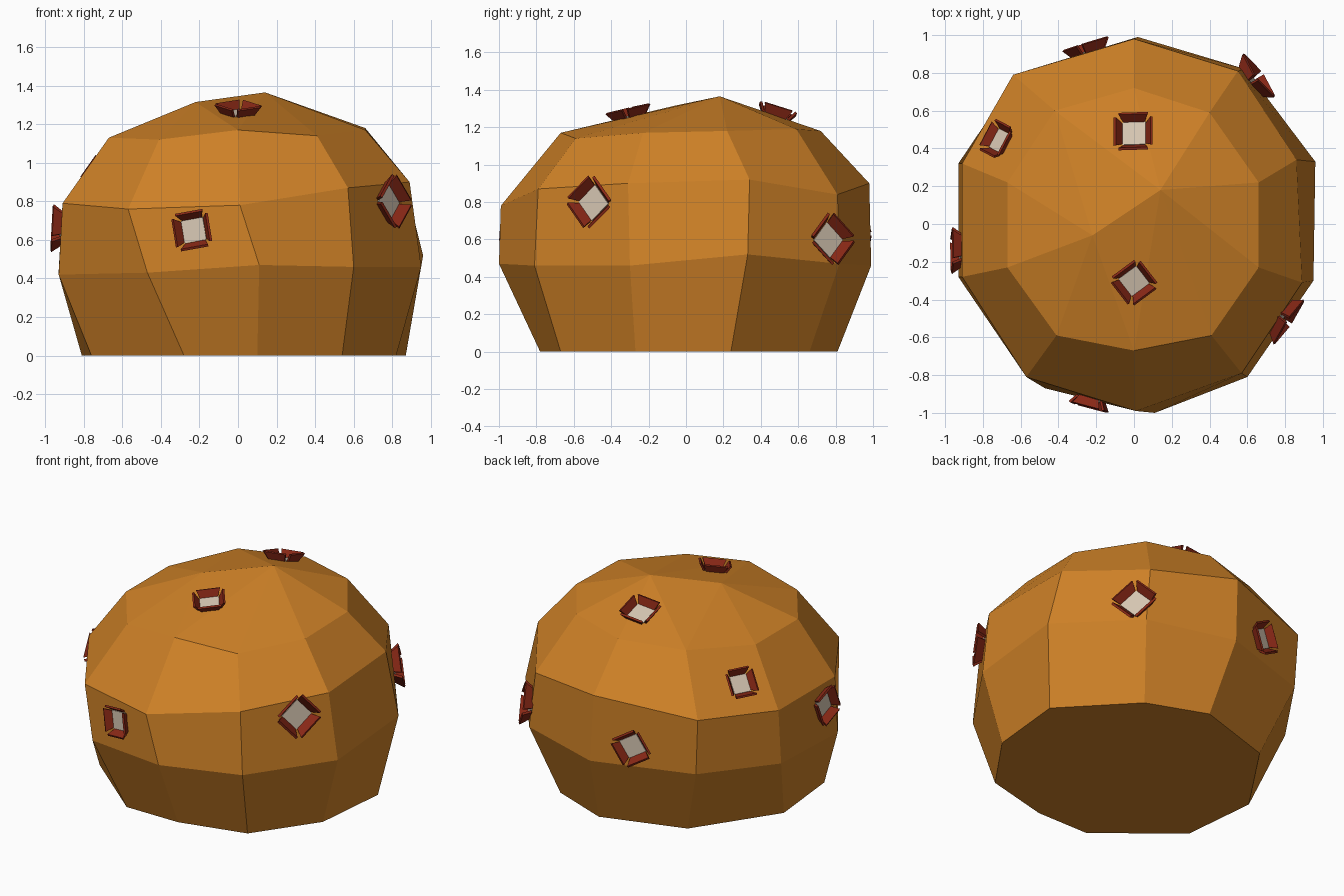
import bpy, bmesh, math
from mathutils import Vector, Matrix
from mathutils.bvhtree import BVHTree

if "Cube" in bpy.data.objects:
    bpy.data.objects.remove(bpy.data.objects["Cube"])


def material(name, rgb):
    m = bpy.data.materials.new(name)
    m.diffuse_color = (*rgb, 1)
    m.use_nodes = True
    m.node_tree.nodes["Principled BSDF"].inputs["Base Color"].default_value = m.diffuse_color
    return m


ORANGE = material("crust orange", (0.62, 0.22, 0.02))
RED = material("dark red", (0.25, 0.021, 0.008))
CREAM = material("cream", (0.68, 0.57, 0.45))


def finish(name, bm, mat):
    bmesh.ops.recalc_face_normals(bm, faces=bm.faces)
    me = bpy.data.meshes.new(name)
    bm.to_mesh(me)
    bm.free()
    me.materials.append(mat)
    ob = bpy.data.objects.new(name, me)
    bpy.context.collection.objects.link(ob)
    return ob


# Faceted dome: four irregular ten-sided rings, counter-clockwise from the front
rings = [
    [(.10, -.78, 0), (.54, -.67, 0), (.82, -.27, 0), (.87, .24, 0), (.47, .66, 0),
     (.08, .81, 0), (-.46, .64, 0), (-.81, .12, 0), (-.76, -.38, 0), (-.28, -.78, 0)],
    [(.11, -1, .47), (.60, -.81, .46), (.95, -.30, .46), (.96, .33, .52), (.59, .82, .47),
     (.02, .99, .46), (-.62, .78, .46), (-.93, .32, .44), (-.93, -.28, .42), (-.47, -.87, .43)],
    [(.01, -.99, .78), (.57, -.79, .87), (.89, -.31, .90), (.86, .34, .92), (.55, .81, .84),
     (.0, .98, .90), (-.64, .79, .83), (-.91, .32, .79), (-.91, -.28, .79), (-.57, -.81, .76)],
    [(0, -.67, 1.17), (.41, -.59, 1.14), (.66, -.23, 1.17), (.66, .22, 1.18), (.40, .59, 1.19),
     (0, .72, 1.18), (-.42, .60, 1.17), (-.67, .22, 1.13), (-.67, -.23, 1.13), (-.41, -.59, 1.12)],
]
bm = bmesh.new()
loops = [[bm.verts.new(p) for p in ring] for ring in rings]
bm.faces.new(loops[0])
for low, high in zip(loops, loops[1:]):
    for i in range(10):
        j = (i + 1) % 10
        bm.faces.new((low[i], low[j], high[j], high[i]))

# Crown: a short ridge joined to the top ring
left, right = bm.verts.new((-.22, -.06, 1.315)), bm.verts.new((.14, .18, 1.365))
top = loops[3]
for i in range(10):
    bm.faces.new((top[i], top[(i + 1) % 10], right if i < 6 else left))
bm.faces.new((top[0], right, left))
bm.faces.new((top[6], left, right))
bmesh.ops.recalc_face_normals(bm, faces=bm.faces)
tree = BVHTree.FromBMesh(bm)
finish("dome_body", bm, ORANGE)

# Torn openings: cream square with four flared red flaps (point, turn in degrees, scale)
openings = [
    ((0, .48, 1.26), 0, 1), ((0, -.30, 1.25), 37, .95), ((-.71, .44, .96), 0, .9),
    ((-.23, -.93, .65), 10, .95), ((.82, -.52, .80), 42, 1.1), ((.65, .78, .60), 45, 1.1),
    ((-.25, .93, .60), 30, 1), ((-.94, -.14, .66), 20, 1),
]
IN, OUT, RISE, THICK = .062, .092, .05, .012
for n, (point, turn, scale) in enumerate(openings, 1):
    pos, normal, _, _ = tree.find_nearest(Vector(point))
    side = Vector((0, 0, 1)).cross(normal)
    side = Vector((1, 0, 0)) if abs(normal.z) > .85 else side.normalized()
    side = (side - normal * side.dot(normal)).normalized()
    frame = Matrix((side, normal.cross(side), normal)).transposed().to_4x4()
    place = (Matrix.Translation(pos) @ frame
             @ Matrix.Rotation(math.radians(turn), 4, 'Z') @ Matrix.Scale(scale, 4))

    bm = bmesh.new()
    bmesh.ops.create_cube(bm, size=1, matrix=place @ Matrix.Diagonal((2 * IN, 2 * IN, .012, 1)))
    finish(f"opening_{n}", bm, CREAM)

    bm = bmesh.new()
    for k in range(4):
        spin = place @ Matrix.Rotation(k * math.pi / 2, 4, 'Z')
        inner = [(IN, -IN * .9, 0), (OUT, -.078, RISE), (OUT, .078, RISE), (IN, IN * .9, 0)]
        a = [bm.verts.new(spin @ Vector(p)) for p in inner]
        b = [bm.verts.new(spin @ (Vector(p) + Vector((THICK, 0, -THICK / 2)))) for p in inner]
        bm.faces.new(a)
        bm.faces.new(b[::-1])
        for i in range(4):
            j = (i + 1) % 4
            bm.faces.new((a[j], a[i], b[i], b[j]))
    finish(f"opening_flaps_{n}", bm, RED)
